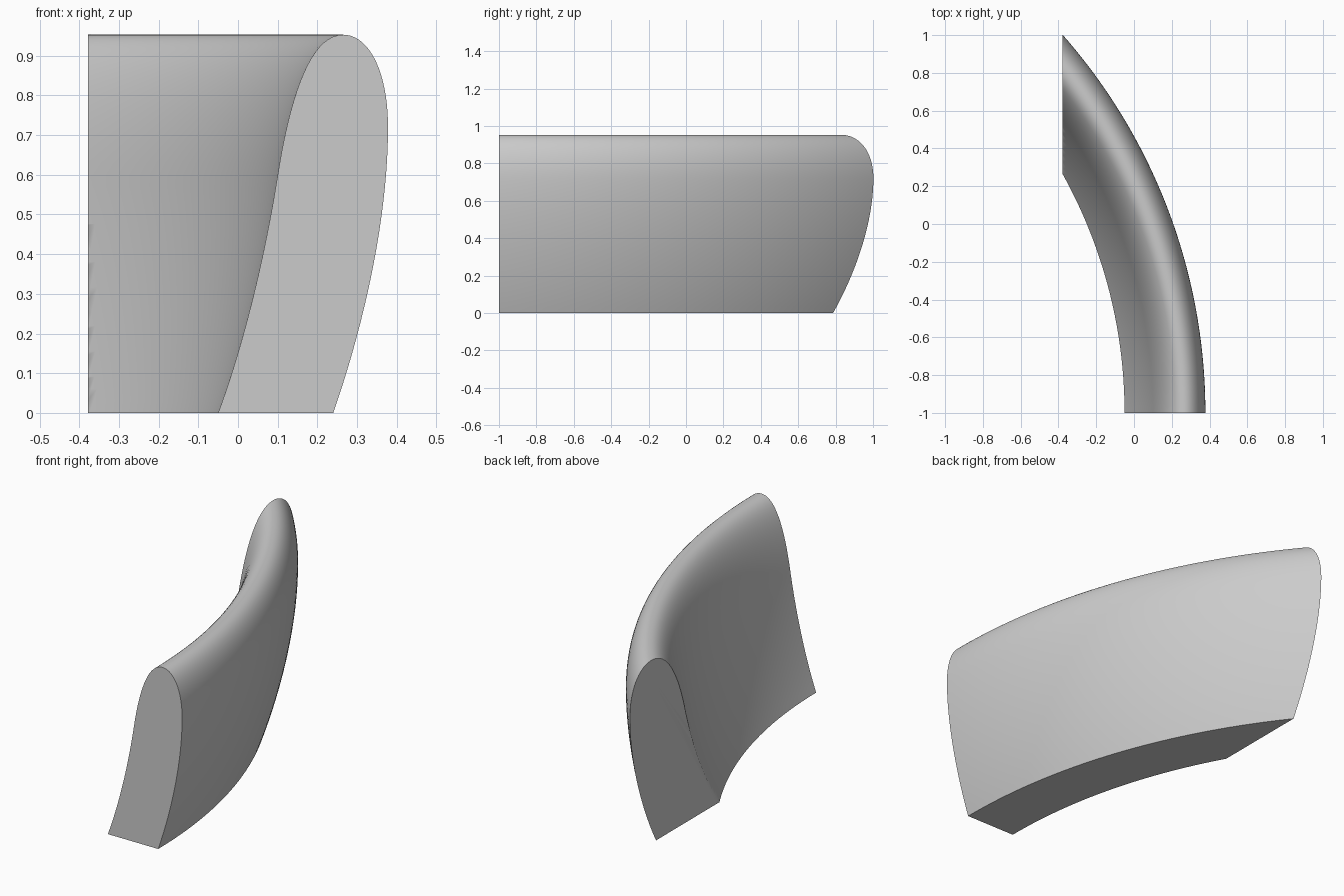
import bpy
import bmesh
import math
from mathutils import Matrix, Vector
from mathutils.geometry import interpolate_bezier

cube = bpy.data.objects.get("Cube")
if cube:
    bpy.data.objects.remove(cube, do_unlink=True)

AXIS = Vector((-2.651, -1, 0))   # pivot of the sweep
CUT_X = -0.378                   # plane of the far end
SWEEP = math.radians(43)
STEPS = 64
SEGMENT_POINTS = 20

# Material
stone = bpy.data.materials.new("plain grey")
stone.use_nodes = True
grey = (0.6, 0.6, 0.6, 1)
stone.diffuse_color = grey
stone.node_tree.nodes["Principled BSDF"].inputs["Base Color"].default_value = grey

# Cross-section: leaning inner side, rounded crest, bulging outer side
segments = [
    ((-0.05, 0), (0.02, 0.19), (0.07, 0.41), (0.1, 0.6)),
    ((0.1, 0.6), (0.13, 0.79), (0.18, 0.953), (0.265, 0.953)),
    ((0.265, 0.953), (0.33, 0.953), (0.378, 0.86), (0.378, 0.72)),
    ((0.378, 0.72), (0.378, 0.49), (0.317, 0.22), (0.24, 0)),
]
profile = []
for seg in segments:
    points = [Vector((x, -1, z)) for x, z in seg]
    curve = interpolate_bezier(*points, SEGMENT_POINTS)
    profile += curve if not profile else curve[1:]

# Sweep the section round the pivot
bm = bmesh.new()
rings = []
for i in range(STEPS + 1):
    turn = Matrix.Rotation(SWEEP * i / STEPS, 3, 'Z')
    rings.append([bm.verts.new(AXIS + turn @ (p - AXIS)) for p in profile])
count = len(profile)
for a, b in zip(rings, rings[1:]):
    for j in range(count):
        k = (j + 1) % count
        bm.faces.new((a[j], a[k], b[k], b[j]))
bm.faces.new(rings[0])

# Trim the far end flat and cap it
bmesh.ops.bisect_plane(bm, geom=bm.verts[:] + bm.edges[:] + bm.faces[:], dist=1e-5,
                       plane_co=(CUT_X, 0, 0), plane_no=(-1, 0, 0), clear_outer=True)
bmesh.ops.holes_fill(bm, edges=[e for e in bm.edges if e.is_boundary], sides=0)
bmesh.ops.recalc_face_normals(bm, faces=bm.faces[:])

mesh = bpy.data.meshes.new("curved_wall")
bm.to_mesh(mesh)
bm.free()
mesh.materials.append(stone)
wall = bpy.data.objects.new("curved_wall", mesh)
bpy.context.collection.objects.link(wall)

# Smooth shading with crisp end and base edges
bpy.context.view_layer.objects.active = wall
wall.select_set(True)
bpy.ops.object.shade_smooth_by_angle(angle=math.radians(35))
